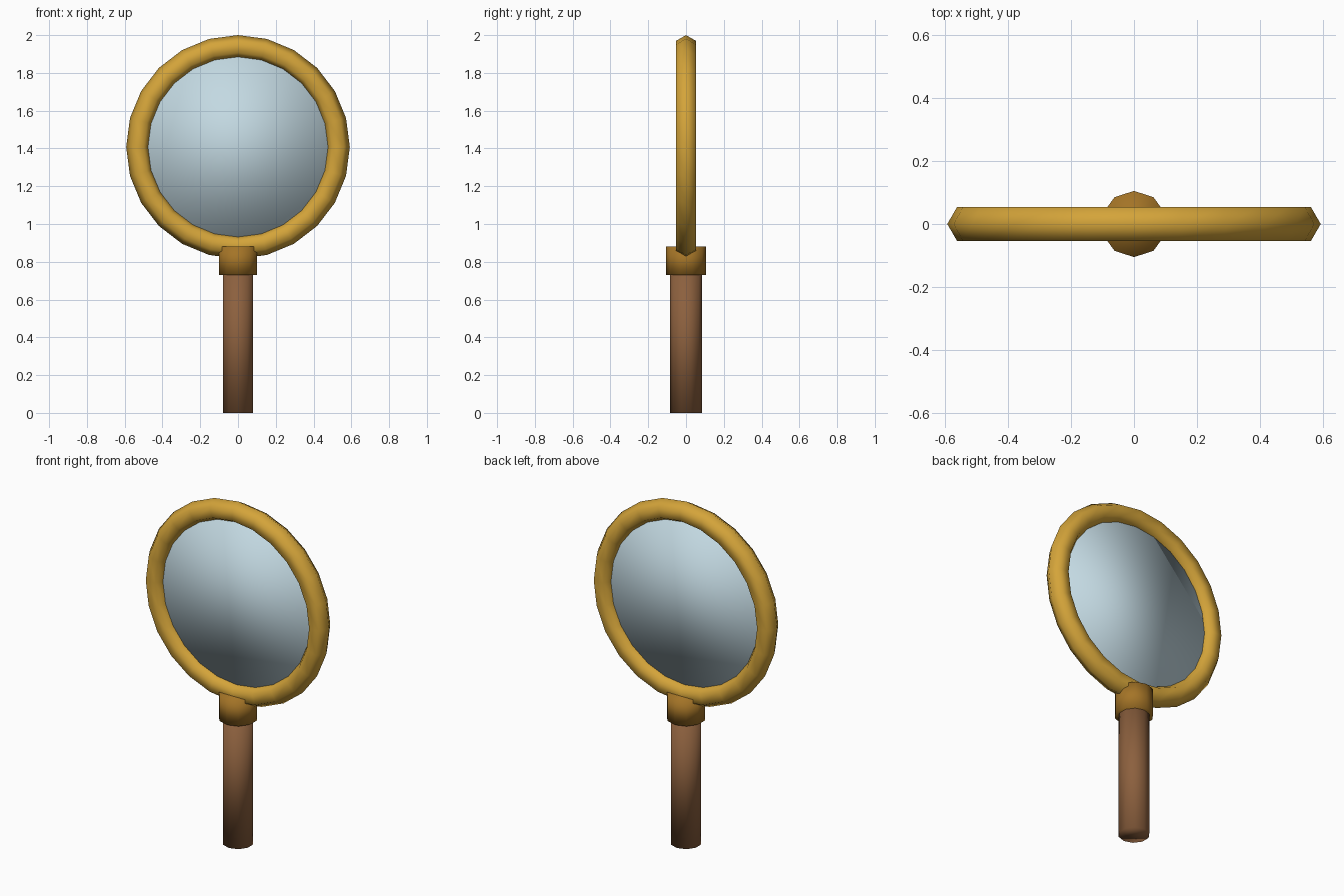
import bpy
import math

if "Cube" in bpy.data.objects:
    bpy.data.objects.remove(bpy.data.objects["Cube"])


def material(name, color):
    m = bpy.data.materials.new(name)
    m.diffuse_color = (*color, 1.0)
    m.use_nodes = True
    m.node_tree.nodes["Principled BSDF"].inputs["Base Color"].default_value = m.diffuse_color
    return m


gold = material("gold", (0.658, 0.371, 0.042))
bronze = material("bronze", (0.371, 0.175, 0.020))
wood = material("brown wood", (0.262, 0.117, 0.048))
glass = material("pale blue glass", (0.546, 0.694, 0.760))

RING_Z = 1.408
FACING = (math.pi / 2, 0, 0)


def finish(name, mat):
    ob = bpy.context.object
    ob.name = name
    ob.data.materials.append(mat)
    bpy.ops.object.shade_smooth()
    return ob


def cylinder(name, mat, sides, radius, depth, z, rotation=(0, 0, 0)):
    bpy.ops.mesh.primitive_cylinder_add(vertices=sides, radius=radius, depth=depth,
                                        location=(0, 0, z), rotation=rotation)
    return finish(name, mat)


# Handle and collar: ten-sided cylinders
cylinder("handle", wood, 10, 0.084, 0.76, 0.38)
cylinder("collar", bronze, 10, 0.105, 0.15, 0.805)

# Frame: hexagonal-section ring facing front
bpy.ops.mesh.primitive_torus_add(major_segments=24, minor_segments=6,
                                 major_radius=0.53, minor_radius=0.062,
                                 location=(0, 0, RING_Z), rotation=FACING)
finish("frame_ring", gold)

# Lens: thin disc seated in the ring
cylinder("lens", glass, 24, 0.49, 0.03, RING_Z, FACING)
